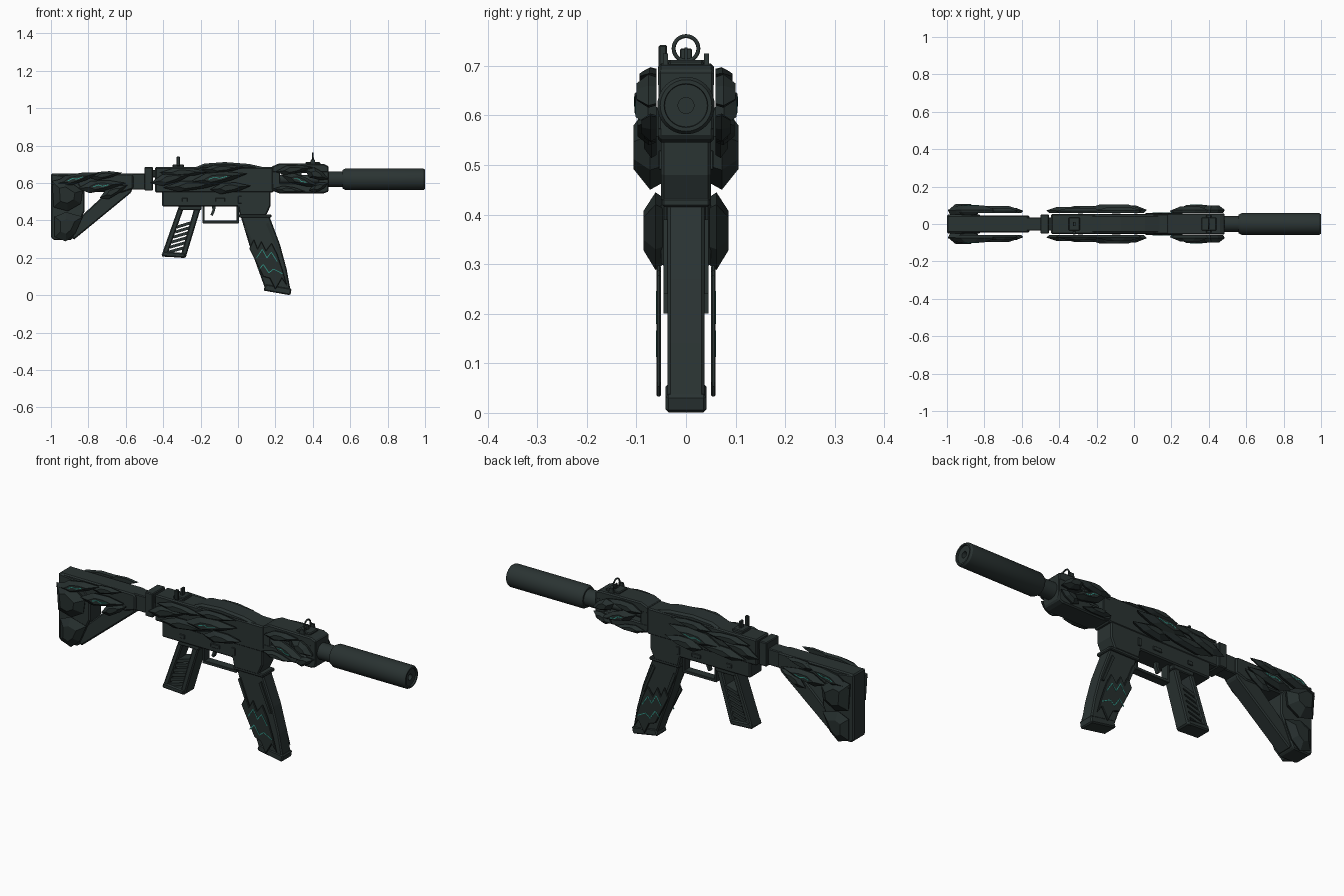
import bpy, bmesh, math
from mathutils import Vector

cube = bpy.data.objects.get("Cube")
if cube:
    bpy.data.objects.remove(cube, do_unlink=True)


def material(name, rgb):
    m = bpy.data.materials.new(name)
    m.use_nodes = True
    m.diffuse_color = (*rgb, 1)
    m.node_tree.nodes["Principled BSDF"].inputs["Base Color"].default_value = (*rgb, 1)
    return m


BODY = material("dark green grey", (0.023, 0.033, 0.032))
ARMOUR = material("deep green grey", (0.019, 0.028, 0.027))
GLOW = material("teal", (0.03, 0.30, 0.24))


def finish(bm, name, mat, bevel=0, mirror=False):
    bmesh.ops.recalc_face_normals(bm, faces=bm.faces)
    me = bpy.data.meshes.new(name)
    bm.to_mesh(me)
    bm.free()
    me.materials.append(mat)
    ob = bpy.data.objects.new(name, me)
    bpy.context.collection.objects.link(ob)
    if bevel:
        b = ob.modifiers.new("Chamfer", "BEVEL")
        b.width, b.segments = bevel, 1
    if mirror:
        ob.modifiers.new("Mirror", "MIRROR").use_axis = (False, True, False)
    return ob


def loft(bm, loops):
    """Join matching closed loops and cap both ends."""
    rings = [[bm.verts.new(p) for p in loop] for loop in loops]
    n = len(rings[0])
    for a, b in zip(rings, rings[1:]):
        for i in range(n):
            bm.faces.new((a[i], a[(i + 1) % n], b[(i + 1) % n], b[i]))
    bm.faces.new(rings[0])
    bm.faces.new(rings[-1])


def prism(name, pts, y0, y1, mat=BODY, bevel=0, mirror=False):
    bm = bmesh.new()
    loft(bm, [[(x, y, z) for x, z in pts] for y in (y0, y1)])
    return finish(bm, name, mat, bevel, mirror)


def slab(name, pts, half, bevel=0.006):
    return prism(name, pts, -half, half, BODY, bevel)


def block(name, x0, x1, z0, z1, half, bevel=0.004):
    return slab(name, [(x0, z0), (x1, z0), (x1, z1), (x0, z1)], half, bevel)


def shard(name, pts, y_in, y_out):
    """Faceted armour chip on both sides."""
    c = sum((Vector(p) for p in pts), Vector((0, 0))) / len(pts)
    bm = bmesh.new()
    loops = []
    for s, t in ((0.85, 0), (1, 0.4), (0.5, 1)):
        y = y_in + (y_out - y_in) * t
        loops.append([(c.x + (x - c.x) * s, y, c.y + (z - c.y) * s) for x, z in pts])
    loft(bm, loops)
    return finish(bm, name, ARMOUR, 0, True)


def vein(name, path, y):
    """Thin glowing line on both sides."""
    bm = bmesh.new()
    for p, q in zip(path, path[1:]):
        p, q = Vector(p), Vector(q)
        d = (q - p).normalized() * 0.002
        n = Vector((-d.y, d.x))
        loft(bm, [[(v.x, yy, v.y) for v in (p + n, q + n, q - n, p - n)]
                  for yy in (y - 0.003, y + 0.001)])
    return finish(bm, name, GLOW, 0, True)


def leaf(name, tail, tip, w, y_out, glow=False):
    """Pointed shard running from tail to tip."""
    a, u = Vector(tail), Vector(tip) - Vector(tail)
    v = Vector((-u.y, u.x)).normalized() * w

    def at(s, t):
        return tuple(a + u * s + v * t)
    shape = ((0, 0), (.3, 1), (.65, .8), (1, 0), (.7, -.7), (.25, -1))
    shard(name, [at(*p) for p in shape], 0.06, y_out)
    if glow:
        vein(name + "_vein", [at(.33, 0), at(.44, .2), at(.52, -.1), at(.65, .05)], y_out)


def lathe(name, profile):
    """Turn an (x, radius) profile about the bore line."""
    bm = bmesh.new()
    vs = [bm.verts.new((x, 0, BORE + r)) for x, r in profile]
    es = [bm.edges.new(p) for p in zip(vs, vs[1:])]
    bmesh.ops.spin(bm, geom=vs + es, cent=(0, 0, BORE), axis=(1, 0, 0),
                   angle=2 * math.pi, steps=40, use_merge=False)
    bmesh.ops.remove_doubles(bm, verts=bm.verts, dist=0.0002)
    ob = finish(bm, name, BODY)
    bpy.ops.object.select_all(action="DESELECT")
    ob.select_set(True)
    bpy.context.view_layer.objects.active = ob
    bpy.ops.object.shade_smooth_by_angle(angle=math.radians(30))


BORE = 0.62

# Barrel and suppressor
lathe("barrel", [(.15, 0), (.15, .022), (.49, .022), (.49, 0)])
lathe("suppressor", [(.47, 0), (.47, .042), (.56, .042), (.56, .05), (.575, .058), (.99, .058),
                     (1, .052), (1, .044), (.992, .043), (.992, .016), (.93, .016), (.93, 0)])

# Handguard: rails and end blocks around the barrel
slab("handguard_top", [(.18, .655), (.18, .688), (.22, .705), (.46, .702), (.485, .69), (.485, .655)], .056)
slab("handguard_bottom", [(.18, .60), (.18, .56), (.22, .545), (.46, .545), (.485, .555), (.485, .60)], .056)
for x0, x1 in ((.18, .225), (.3, .34), (.43, .485)):
    block("handguard_rib", x0, x1, .57, .69, .055)

# Receiver
block("rear_plate", -.5, -.455, .56, .685, .052)
block("rear_link", -.47, -.42, .63, .67, .035)
slab("upper_receiver", [(-.443, .685), (.19, .685), (.19, .55), (-.443, .55)], .053)
slab("top_cover", [(-.25, .675), (-.18, .704), (-.07, .712), (.06, .702), (.18, .675)], .05, .01)
slab("lower_receiver", [(-.405, .57), (.175, .57), (.175, .48), (.15, .425), (.01, .425),
                        (0, .475), (-.405, .475)], .05)
block("magazine_lip", .005, .178, .415, .433, .048)
for x0, x1, z0, z1 in ((-.12, -.07, .5, .52), (.0, .02, .49, .53), (-.3, -.27, .5, .52)):
    block("control_button", x0, x1, z0, z1, .055, .002)

# Trigger and guard
for x0, x1, z0, z1 in ((-.19, .005, .385, .4), (-.19, -.178, .385, .48), (-.008, .005, .385, .48)):
    block("trigger_guard", x0, x1, z0, z1, .022, .002)
slab("trigger", [(-.14, .49), (-.12, .49), (-.122, .455), (-.135, .425), (-.147, .43), (-.137, .455)], .01, 0)

# Skeleton grip
slab("grip_front", [(-.23, .48), (-.195, .48), (-.28, .2), (-.31, .2)], .04)
slab("grip_back", [(-.315, .48), (-.285, .48), (-.38, .21), (-.41, .21)], .04)
slab("grip_base", [(-.4, .235), (-.28, .225), (-.285, .2), (-.41, .207)], .044)
for i in range(6):
    z = .24 + .027 * i
    xl, xr = -.385 + (z - .21) * .36, -.3 + (z - .2) * .3
    slab("grip_slat", [(xl, z - .018), (xr, z + .006), (xr, z + .022), (xl, z - .002)], .036, 0)
block("grip_top", -.315, -.195, .455, .48, .042)

# Magazine
slab("magazine", [(.012, .43), (.06, .27), (.1, .16), (.143, .04), (.282, .02),
                  (.26, .14), (.225, .27), (.165, .43)], .037)
slab("magazine_base", [(.147, .06), (.287, .036), (.28, 0), (.136, .025)], .041)
prism("magazine_plate", [(.06, .25), (.085, .3), (.105, .25), (.125, .29), (.15, .24), (.18, .28),
                         (.21, .22), (.24, .13), (.262, .05), (.235, .09), (.2, .03), (.17, .09),
                         (.135, .1)], .05, .06, ARMOUR, .003, True)
vein("magazine_vein_upper", [(.1, .2), (.13, .245), (.155, .2), (.178, .23), (.21, .18)], .06)
vein("magazine_vein_lower", [(.11, .135), (.135, .165), (.165, .12), (.19, .14), (.238, .115)], .06)
for tail, tip in (((.03, .37), (.1, .2)), ((.15, .38), (.21, .24))):
    a, b = Vector(tail), Vector(tip)
    prism("magazine_rib", [a, a + Vector((.012, .01)), b + Vector((.012, 0)), b], .03, .045, ARMOUR, 0, True)

# Stock
block("buffer_tube", -.59, -.49, .565, .65, .036)
slab("stock_tube", [(-1, .65), (-.57, .65), (-.56, .64), (-.56, .57), (-.62, .55), (-1, .56)], .046)
slab("stock_butt", [(-1, .65), (-.87, .63), (-.82, .55), (-.82, .45), (-.89, .295), (-.985, .295), (-1, .31)], .05)
slab("stock_strut", [(-.56, .6), (-.57, .55), (-.88, .295), (-.9, .35), (-.83, .43), (-.69, .56)], .04)

# Armour: stock, receiver, handguard
shard("butt_shard_upper", [(-.995, .61), (-.93, .625), (-.83, .56), (-.84, .49), (-.91, .45), (-.985, .47)], .05, .106)
shard("butt_shard_lower", [(-.98, .42), (-.92, .445), (-.83, .42), (-.87, .33), (-.92, .288), (-.98, .31)], .045, .086)
leaves = {
    "stock_shard": [((-.995, .59), (-.74, .655), .03, .1, True), ((-.86, .57), (-.6, .6), .032, .095, True),
                    ((-.8, .63), (-.62, .655), .022, .085, False), ((-.74, .52), (-.59, .59), .026, .085, False)],
    "receiver_shard": [((-.47, .6), (-.24, .65), .03, .09, False), ((-.42, .655), (-.15, .66), .025, .085, False),
                       ((-.4, .575), (-.08, .6), .028, .095, False), ((-.26, .605), (.05, .65), .034, .104, True),
                       ((-.15, .565), (.07, .585), .03, .098, False), ((-.2, .67), (.04, .685), .022, .09, False)],
    "handguard_shard": [((.2, .66), (.4, .685), .025, .094, False), ((.23, .645), (.44, .58), .028, .102, True),
                        ((.36, .67), (.485, .62), .03, .1, False), ((.19, .57), (.36, .555), .02, .085, False),
                        ((.38, .56), (.485, .6), .024, .09, False)],
}
for name, group in leaves.items():
    for item in group:
        leaf(name, *item)

# Sights
block("front_sight_base", .36, .44, .695, .712, .035)
prism("front_sight_ear", [(.385, .7), (.415, .7), (.41, .725), (.39, .725)], .036, .046, BODY, 0, True)
block("front_sight_post", .397, .405, .705, .737, .003, 0)
bpy.ops.mesh.primitive_torus_add(location=(.4, 0, .735), rotation=(0, math.pi / 2, 0), major_radius=.025,
                                 minor_radius=.004, major_segments=28, minor_segments=8)
bpy.context.object.name = "front_sight_ring"
bpy.context.object.data.materials.append(BODY)
bpy.ops.object.shade_smooth_by_angle(angle=math.radians(60))
block("rear_sight_base", -.35, -.29, .68, .7, .035)
block("rear_sight_leaf", -.325, -.312, .695, .735, .012, .002)
prism("rear_sight_knob", [(-.328, .69), (-.31, .69), (-.31, .742), (-.328, .742)], -.055, -.038, BODY, .003)
